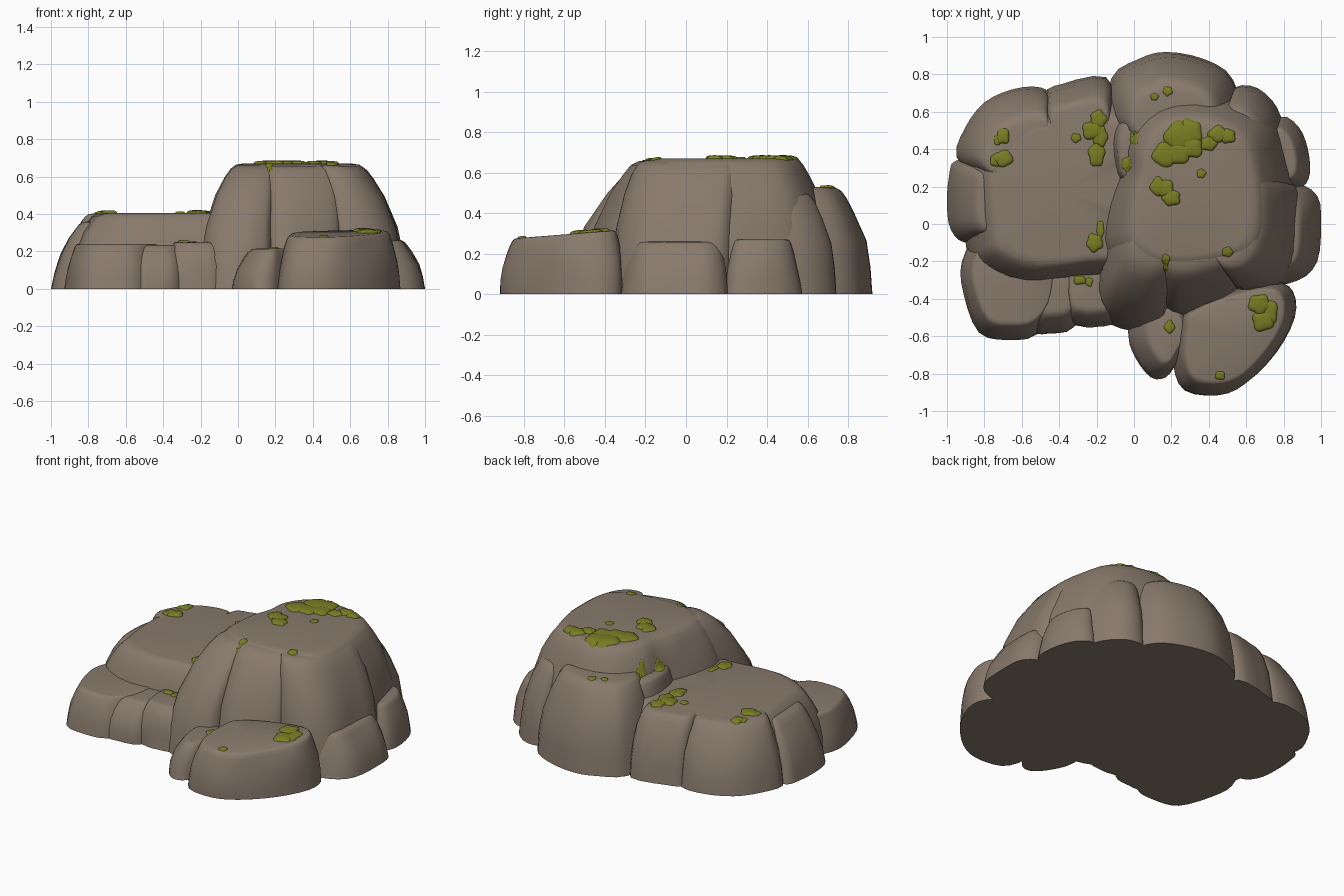
import bpy, bmesh, math, random
from mathutils import Vector, noise
from mathutils.bvhtree import BVHTree

if "Cube" in bpy.data.objects:
    bpy.data.objects.remove(bpy.data.objects["Cube"])

random.seed(4)


def material(name, rgb):
    m = bpy.data.materials.new(name)
    m.diffuse_color = (*rgb, 1)
    m.use_nodes = True
    m.node_tree.nodes["Principled BSDF"].inputs["Base Color"].default_value = m.diffuse_color
    return m


STONE = material("brown_stone", (0.25, 0.195, 0.15))
MOSS = material("olive_moss", (0.19, 0.205, 0.017))
rock_verts, rock_faces = [], []


def add_object(name, verts, faces, mat):
    me = bpy.data.meshes.new(name)
    me.from_pydata(verts, [], faces)
    bm = bmesh.new()
    bm.from_mesh(me)
    bmesh.ops.recalc_face_normals(bm, faces=bm.faces)
    bm.to_mesh(me)
    bm.free()
    me.materials.append(mat)
    ob = bpy.data.objects.new(name, me)
    bpy.context.collection.objects.link(ob)
    return ob


def smooth_outline(pts, steps=3):
    """Closed Catmull-Rom curve through the outline points."""
    out, n = [], len(pts)
    for i in range(n):
        a, b, c, d = (Vector(pts[(i + k) % n]) for k in (-1, 0, 1, 2))
        for s in range(steps):
            t = s / steps
            out.append(0.5 * (2 * b + (c - a) * t + (2 * a - 5 * b + 4 * c - d) * t * t
                              + (3 * b - a - 3 * c + d) * t ** 3))
    return out


# height fraction, share of the way from foot outline to plateau outline
PROFILE = [(0, 0), (0.25, 0.07), (0.5, 0.22), (0.75, 0.54), (0.89, 0.8), (0.96, 0.97), (0.99, 1.13), (1.0, 1.35)]


def rock(name, foot, height, top_centre, top_scale, tilt=0.0, slope=1.0):
    """Loft a foot outline up to a shifted, shrunken plateau; tilt slopes the top in y."""
    loop = smooth_outline(foot)
    xs, ys = [p.x for p in loop], [p.y for p in loop]
    mid = Vector(((min(xs) + max(xs)) / 2, (min(ys) + max(ys)) / 2))
    tc = Vector(top_centre)
    verts, faces, n = [], [], len(loop)
    for t, s in PROFILE:
        for p in loop:
            d = p - mid
            top = tc + Vector((d.x * top_scale[0], d.y * top_scale[1]))
            q = p.lerp(top, s ** slope)
            z = t * (height + tilt * (q.y - tc.y))
            w = noise.noise_vector(Vector((q.x, q.y, z)) * 5) * 0.014 * min(1, t * 3) * (1 if t < 0.95 else 0.4)
            verts.append((q.x + w.x, q.y + w.y, z))
    for r in range(len(PROFILE) - 1):
        for i in range(n):
            j = (i + 1) % n
            faces.append((r * n + i, r * n + j, r * n + n + j, r * n + n + i))
    last = (len(PROFILE) - 1) * n
    verts += [(tc.x, tc.y, height), (mid.x, mid.y, 0)]
    for i in range(n):
        j = (i + 1) % n
        faces += [(last + i, last + j, len(verts) - 2), (j, i, len(verts) - 1)]
    base = len(rock_verts)
    rock_verts.extend(verts)
    rock_faces.extend(tuple(base + k for k in f) for f in faces)
    return add_object(name, verts, faces, STONE)


# tall boulder: core plus front lobes that share its plateau
rock("main_boulder", [(-.19, -.2), (0, -.34), (.25, -.36), (.5, -.34), (.75, -.27), (.85, -.15), (.87, .1),
                      (.84, .35), (.74, .6), (.45, .72), (.1, .7), (-.08, .5), (-.11, .3), (-.18, .1)],
     .67, (.32, .18), (.66, .72))
rock("main_front_left_lobe", [(-.21, -.3), (-.17, -.5), (-.02, -.57), (.11, -.55), (.18, -.48), (.21, -.2),
                              (.15, .2), (-.1, .2)], .665, (.09, -.02), (.58, .54))
rock("main_front_lobe", [(.14, -.3), (.18, -.47), (.3, -.5), (.5, -.41), (.56, -.32), (.56, 0), (.15, 0)],
     .663, (.34, -.11), (.9, .58))
rock("main_right_lobe", [(.53, -.3), (.6, -.37), (.76, -.34), (.87, -.22), (.9, 0), (.87, .2), (.6, .2), (.5, 0)],
     .66, (.56, .01), (.62, .84))

# lumps leaning on the tall boulder
rock("back_left_ledge", [(-.14, .3), (-.14, .5), (-.05, .6), (.1, .55), (.1, .25), (-.08, .2)],
     .5, (.02, .4), (.8, .8))
rock("back_shelf", [(-.13, .5), (-.12, .78), (.02, .88), (.17, .92), (.38, .88), (.53, .77), (.56, .5), (.2, .3)],
     .53, (.21, .57), (.66, .62))
rock("back_right_lump", [(.5, .68), (.62, .74), (.74, .66), (.8, .52), (.82, .3), (.45, .3)],
     .5, (.57, .46), (.65, .65))
rock("right_back_stone", [(.78, .19), (.9, .2), (.94, .27), (.93, .4), (.88, .52), (.78, .57), (.68, .38)],
     .27, (.78, .37), (.7, .72), slope=.8)
rock("right_stone", [(.72, -.3), (.88, -.3), (.98, -.2), (1, 0), (.98, .15), (.86, .2), (.66, 0)],
     .26, (.77, -.05), (.7, .8), slope=.75)

# low left boulder and its side lumps
rock("left_boulder", [(-.9, -.1), (-.93, .3), (-.85, .5), (-.7, .66), (-.5, .7), (-.3, .73), (0, .65), (.05, .2),
                      (0, -.24), (-.3, -.31), (-.62, -.34), (-.85, -.24)], .405, (-.365, .18), (.84, .75))
rock("left_lump", [(-1, .1), (-.98, -.03), (-.9, -.1), (-.76, -.05), (-.76, .3), (-.95, .34), (-.99, .25)],
     .36, (-.77, .12), (.6, .7), slope=.8)
rock("back_left_lump", [(-.95, .36), (-.9, .52), (-.8, .65), (-.65, .72), (-.5, .73), (-.45, .65), (-.48, .3),
                        (-.8, .25)], .403, (-.63, .42), (.72, .7), slope=.9)
rock("back_middle_lump", [(-.48, .67), (-.38, .75), (-.15, .785), (-.11, .6), (-.2, .3), (-.42, .3)],
     .404, (-.29, .47), (.85, .76), slope=.9)

# front left slab stones
rock("front_left_slab", [(-.92, -.2), (-.91, -.38), (-.83, -.58), (-.68, -.62), (-.52, -.59), (-.42, -.4),
                         (-.45, -.1), (-.8, -.05)], .24, (-.65, -.31), (.84, .8), slope=.8)
rock("front_middle_stone", [(-.56, -.56), (-.45, -.585), (-.32, -.55), (-.26, -.35), (-.4, -.15), (-.6, -.3)],
     .235, (-.43, -.33), (.8, .72))
rock("front_inner_stone", [(-.36, -.5), (-.29, -.545), (-.2, -.55), (-.08, -.5), (-.08, -.2), (-.34, -.2)],
     .25, (-.21, -.33), (.85, .72))

# front right stones
rock("front_right_stone", [(.23, -.55), (.21, -.75), (.27, -.89), (.45, -.915), (.6, -.85), (.76, -.69), (.86, -.5),
                           (.85, -.36), (.75, -.31), (.5, -.36), (.28, -.46)], .295, (.54, -.6), (.82, .84), .08)
rock("small_front_stone", [(-.03, -.6), (.01, -.72), (.09, -.82), (.17, -.82), (.23, -.74), (.31, -.6), (.25, -.42),
                           (0, -.42)], .215, (.17, -.6), (.58, .66), slope=.8)

# moss drapes over whatever rock lies beneath it
ground = BVHTree.FromPolygons([Vector(v) for v in rock_verts], rock_faces)


def moss(name, blobs):
    verts, faces, n = [], [], 30
    for x, y, rx, ry in blobs:
        base, ph, k = len(verts), random.uniform(0, 6), random.choice((4, 5))
        for ring, lift in ((0, .016), (.45, .015), (.75, .012), (.92, .006), (1, -.004)):
            for i in range(n):
                a = i * math.tau / n
                w = 1 + 0.09 * math.sin(k * a + ph) + 0.04 * math.sin(3 * a + 2 * ph)
                px, py = x + ring * rx * w * math.cos(a), y + ring * ry * w * math.sin(a)
                hit = ground.ray_cast(Vector((px, py, 3)), Vector((0, 0, -1)))[0]
                verts.append((px, py, (hit.z if hit else 0) + lift * min(1, rx * 20)))
        for r in range(4):
            for i in range(n):
                j = (i + 1) % n
                faces.append((base + r * n + i, base + r * n + j, base + r * n + n + j, base + r * n + n + i))
    ob = add_object(name, verts, faces, MOSS)
    bm = bmesh.new()
    bm.from_mesh(ob.data)
    bmesh.ops.remove_doubles(bm, verts=bm.verts, dist=1e-5)
    bmesh.ops.recalc_face_normals(bm, faces=bm.faces)
    for f in bm.faces:  # moss faces look up
        if f.normal.z < 0:
            f.normal_flip()
    bm.to_mesh(ob.data)
    bm.free()


moss("summit_moss", [(.24, .47, .08, .08), (.3, .49, .065, .075), (.17, .37, .075, .065), (.24, .38, .07, .06),
                     (.31, .41, .06, .06), (.4, .43, .045, .04), (.45, .48, .055, .045), (.5, .47, .045, .04),
                     (.13, .2, .045, .05), (.2, .14, .05, .045), (.17, .19, .045, .05), (.36, .27, .025, .025)])
moss("back_moss", [(.18, .71, .026, .026), (.11, .68, .022, .02)])
moss("ledge_moss", [(-.22, .5, .06, .05), (-.19, .56, .045, .05), (-.18, .47, .04, .06), (-.2, .37, .045, .065),
                    (-.31, .46, .027, .025), (0, .46, .022, .04), (-.04, .32, .027, .04)])
moss("left_moss", [(-.7, .35, .055, .045), (-.74, .34, .03, .035), (-.7, .47, .035, .045), (-.73, .45, .02, .03)])
moss("crevice_moss", [(-.21, -.1, .045, .05), (-.18, -.03, .02, .05), (-.29, -.3, .035, .025),
                      (-.24, -.31, .02, .025)])
moss("front_edge_moss", [(.17, -.19, .022, .03), (.17, -.23, .012, .03), (.5, -.15, .03, .028)])
moss("front_stone_moss", [(.67, -.43, .06, .055), (.69, -.52, .06, .055), (.73, -.47, .04, .065),
                          (.46, -.81, .027, .024)])
moss("small_stone_moss", [(.19, -.55, .028, .035)])

# soften shading but keep the crisp creases
for ob in bpy.data.objects:
    ob.select_set(True)
    bpy.context.view_layer.objects.active = ob
bpy.ops.object.shade_smooth_by_angle(angle=math.radians(50))
